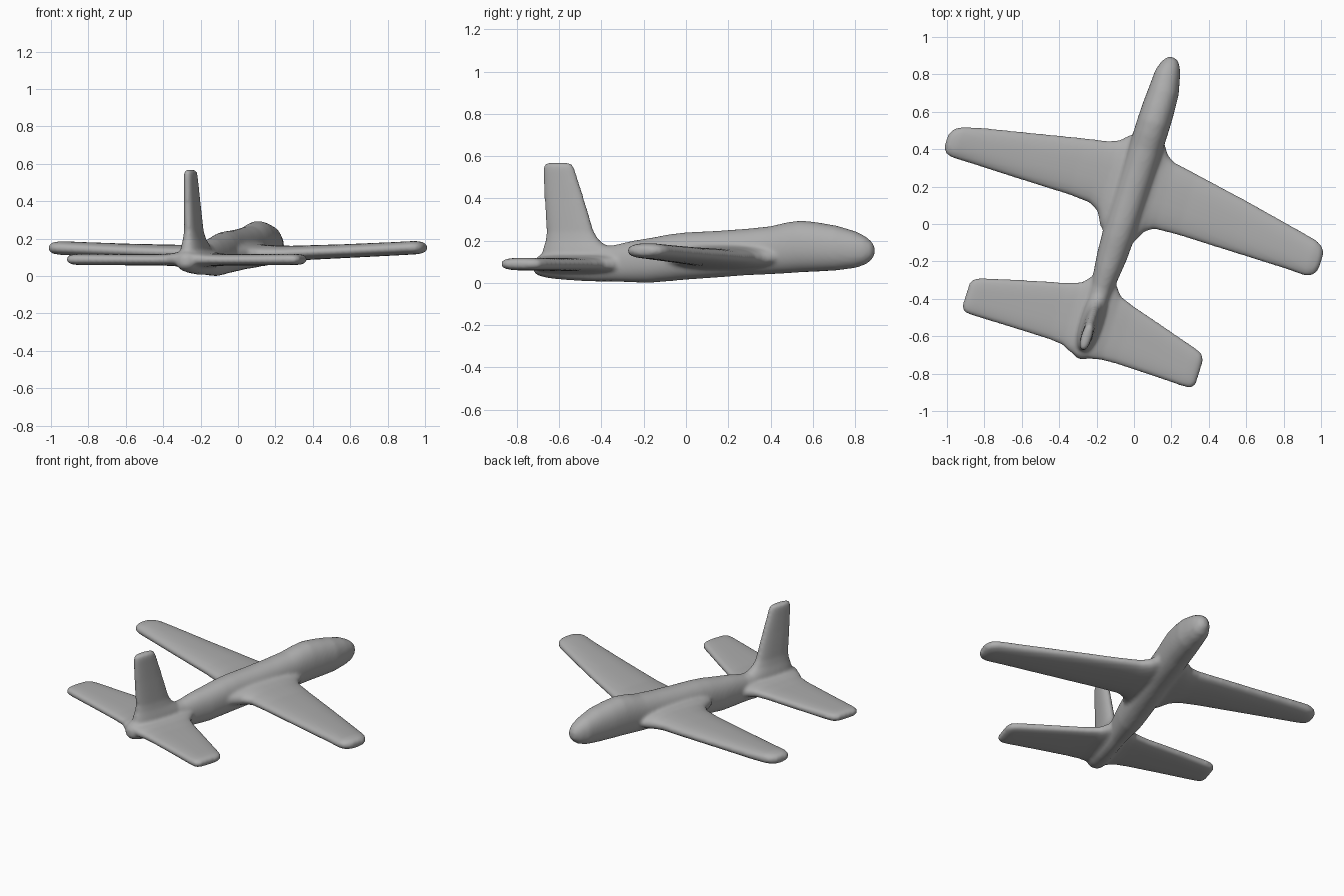
import bpy, bmesh, math
from mathutils import Vector, Matrix

YAW = math.radians(-17.45)
PLACE = Matrix.Translation((-0.064, 0, 0)) @ Matrix.Rotation(YAW, 4, 'Z')
SIDES = 28

bm = bmesh.new()


def loft(stations, power=2.0):
    """Skin rings given as (centre, half-axis u, half-axis v)."""
    rings = []
    for c, u, v in stations:
        ring = []
        for i in range(SIDES):
            a = 2 * math.pi * i / SIDES
            ca, sa = math.cos(a), math.sin(a)
            p = (Vector(c)
                 + Vector(u) * math.copysign(abs(ca) ** (2 / power), ca)
                 + Vector(v) * math.copysign(abs(sa) ** (2 / power), sa))
            ring.append(bm.verts.new(PLACE @ p))
        rings.append(ring)
    for r0, r1 in zip(rings, rings[1:]):
        for i in range(SIDES):
            j = (i + 1) % SIDES
            bm.faces.new((r0[i], r0[j], r1[j], r1[i]))
    bm.faces.new(rings[0][::-1])
    bm.faces.new(rings[-1])


def panel(rows, power=2.4):
    """Wing-like part: rows of (span, trailing, leading, z, half thickness)."""
    loft([((t, (a + b) / 2, z), (0, (b - a) / 2, 0), (0, 0, h))
          for t, a, b, z, h in rows], power)


# Fuselage: (along, bottom, top, half width)
body = [(-0.755, 0.055, 0.10, 0.02), (-0.735, 0.035, 0.125, 0.05),
        (-0.68, 0.022, 0.145, 0.062), (-0.58, 0.012, 0.17, 0.062),
        (-0.45, 0.006, 0.178, 0.06), (-0.36, 0.006, 0.178, 0.06),
        (-0.26, 0.002, 0.2, 0.072), (-0.18, 0.0, 0.212, 0.081),
        (-0.08, 0.008, 0.23, 0.086), (0.0, 0.015, 0.239, 0.088),
        (0.15, 0.025, 0.246, 0.09), (0.3, 0.036, 0.256, 0.09),
        (0.42, 0.041, 0.268, 0.09), (0.5, 0.045, 0.286, 0.09),
        (0.57, 0.05, 0.295, 0.09), (0.65, 0.053, 0.287, 0.088),
        (0.75, 0.059, 0.27, 0.082), (0.84, 0.071, 0.243, 0.069),
        (0.89, 0.088, 0.218, 0.053), (0.922, 0.115, 0.19, 0.032),
        (0.932, 0.14, 0.165, 0.01)]
loft([((-0.008 if s > 0.8 else 0, s, (b + t) / 2), (w, 0, 0), (0, 0, (t - b) / 2))
      for s, b, t, w in body], 2.2)

# Wings, flaring into the fuselage at the root
panel([(0.0, -0.11, 0.5, 0.125, 0.065), (0.09, -0.075, 0.475, 0.122, 0.055),
       (0.125, -0.005, 0.425, 0.12, 0.05), (0.17, 0.026, 0.398, 0.12, 0.046),
       (0.3, 0.033, 0.375, 0.122, 0.04), (0.6, 0.033, 0.318, 0.133, 0.037),
       (0.9, 0.033, 0.255, 0.146, 0.036), (1.02, 0.03, 0.228, 0.152, 0.036),
       (1.055, 0.045, 0.208, 0.152, 0.031), (1.075, 0.08, 0.175, 0.152, 0.018)])
panel([(0.0, -0.09, 0.5, 0.125, 0.065), (-0.105, -0.05, 0.465, 0.122, 0.055),
       (-0.145, 0.025, 0.425, 0.12, 0.05), (-0.2, 0.056, 0.402, 0.122, 0.046),
       (-0.32, 0.064, 0.38, 0.125, 0.042), (-0.6, 0.064, 0.322, 0.135, 0.038),
       (-0.86, 0.066, 0.268, 0.145, 0.037), (-0.97, 0.066, 0.24, 0.15, 0.037),
       (-1.01, 0.075, 0.215, 0.15, 0.031), (-1.03, 0.105, 0.18, 0.15, 0.018)])

# Tailplane
panel([(0.0, -0.745, -0.28, 0.09, 0.05), (0.065, -0.737, -0.315, 0.09, 0.042),
       (0.11, -0.727, -0.37, 0.088, 0.034), (0.19, -0.723, -0.4, 0.087, 0.031),
       (0.4, -0.726, -0.463, 0.088, 0.03), (0.57, -0.73, -0.515, 0.089, 0.03),
       (0.61, -0.727, -0.53, 0.089, 0.028), (0.632, -0.705, -0.56, 0.089, 0.015)], 3)
panel([(0.0, -0.745, -0.28, 0.09, 0.05), (-0.065, -0.735, -0.31, 0.09, 0.042),
       (-0.11, -0.712, -0.36, 0.088, 0.034), (-0.19, -0.705, -0.388, 0.087, 0.031),
       (-0.4, -0.705, -0.44, 0.088, 0.03), (-0.62, -0.706, -0.498, 0.089, 0.03),
       (-0.66, -0.703, -0.512, 0.089, 0.028), (-0.683, -0.68, -0.54, 0.089, 0.015)], 3)

# Tail fin: (height, trailing, leading, half thickness)
fin = [(0.09, -0.725, -0.33, 0.07), (0.16, -0.708, -0.37, 0.056),
       (0.2, -0.695, -0.43, 0.044), (0.24, -0.69, -0.457, 0.037),
       (0.4, -0.702, -0.507, 0.031), (0.53, -0.708, -0.55, 0.028),
       (0.558, -0.704, -0.562, 0.026), (0.569, -0.69, -0.58, 0.015)]
loft([((0, (a + b) / 2, z), (w, 0, 0), (0, (b - a) / 2, 0))
      for z, a, b, w in fin], 2.4)

bmesh.ops.recalc_face_normals(bm, faces=bm.faces[:])
mesh = bpy.data.meshes.new("airframe")
bm.to_mesh(mesh)
bm.free()
airframe = bpy.data.objects.new("airframe", mesh)
bpy.context.collection.objects.link(airframe)

# Fuse the parts into one softly blended skin
remesh = airframe.modifiers.new("fuse", 'REMESH')
remesh.mode = 'VOXEL'
remesh.voxel_size = 0.01
remesh.use_smooth_shade = True
soften = airframe.modifiers.new("soften", 'SMOOTH')
soften.factor = 0.5
soften.iterations = 8

grey = bpy.data.materials.new("plain grey")
grey.diffuse_color = (0.42, 0.42, 0.42, 1)
mesh.materials.append(grey)
